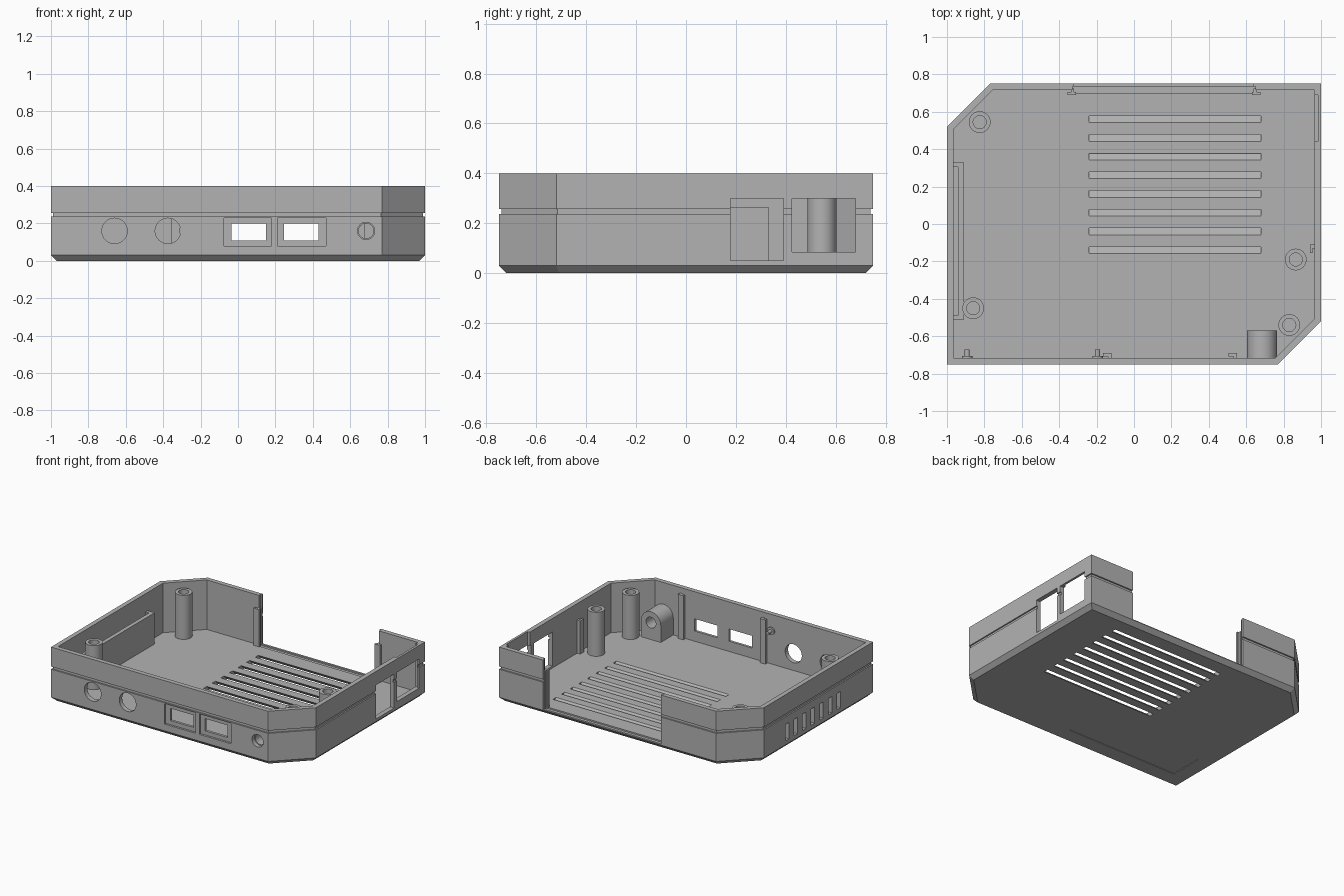
import bpy, bmesh, math
from mathutils import Vector, Matrix

if "Cube" in bpy.data.objects:
    bpy.data.objects.remove(bpy.data.objects["Cube"])

grey = bpy.data.materials.new("plain_grey")
grey.diffuse_color = (0.45, 0.45, 0.45, 1)
grey.use_nodes = True
grey.node_tree.nodes["Principled BSDF"].inputs["Base Color"].default_value = grey.diffuse_color

OUTLINE = [(-1, -.75), (.77, -.75), (1, -.52), (1, .75), (-.77, .75), (-1, .52)]


def inset(pts, d):
    """Move every edge of a counter-clockwise outline inward by d."""
    out = []
    for i, p in enumerate(pts):
        p = Vector(p)
        a = (p - Vector(pts[i - 1])).normalized()
        b = (Vector(pts[(i + 1) % len(pts)]) - p).normalized()
        na, nb = Vector((-a.y, a.x)), Vector((-b.y, b.x))
        out.append(p + (na + nb) * d / (1 + na.dot(nb)))
    return out


def finish(name, bm):
    bmesh.ops.recalc_face_normals(bm, faces=bm.faces)
    me = bpy.data.meshes.new(name)
    bm.to_mesh(me)
    bm.free()
    me.materials.append(grey)
    ob = bpy.data.objects.new(name, me)
    bpy.context.collection.objects.link(ob)
    return ob


def add_box(bm, x0, x1, y0, y1, z0, z1):
    m = Matrix.Translation(((x0 + x1) / 2, (y0 + y1) / 2, (z0 + z1) / 2))
    m = m @ Matrix.Diagonal((x1 - x0, y1 - y0, z1 - z0, 1))
    bmesh.ops.create_cube(bm, size=1, matrix=m)


def add_cyl(bm, r, x, z, y0, y1):
    m = Matrix.Translation((x, (y0 + y1) / 2, z)) @ Matrix.Rotation(math.pi / 2, 4, 'X')
    bmesh.ops.create_cone(bm, cap_ends=True, segments=40, radius1=r, radius2=r,
                          depth=y1 - y0, matrix=m)


def add_prism(bm, pts, shift):
    """Extrude a closed 3D polygon along a vector."""
    f = bm.faces.new([bm.verts.new(p) for p in pts])
    ext = bmesh.ops.extrude_face_region(bm, geom=[f], use_keep_orig=True)
    bmesh.ops.translate(bm, vec=shift,
                        verts=[v for v in ext["geom"] if isinstance(v, bmesh.types.BMVert)])


def boxes(name, *dims):
    bm = bmesh.new()
    for d in dims:
        add_box(bm, *d)
    return finish(name, bm)


def cut(ob, *cutters):
    for c in cutters:
        m = ob.modifiers.new("cut", 'BOOLEAN')
        m.operation, m.solver, m.object = 'DIFFERENCE', 'EXACT', c
    bpy.context.view_layer.update()
    ev = ob.evaluated_get(bpy.context.evaluated_depsgraph_get())
    me = bpy.data.meshes.new_from_object(ev)
    ob.modifiers.clear()
    ob.data = me
    for c in cutters:
        bpy.data.objects.remove(c)


def smooth(ob):
    bpy.ops.object.select_all(action='DESELECT')
    ob.select_set(True)
    bpy.context.view_layer.objects.active = ob
    bpy.ops.object.shade_smooth_by_angle(angle=math.radians(30))


# Tray shell: bevelled base, groove round the sides, open top
T, FLOOR = .034, .035
bm = bmesh.new()
rings = []
for d, z in [(.03, 0), (0, .03), (0, .237), (.01, .237), (.01, .257), (0, .257),
             (0, .4), (T, .4), (T, FLOOR)]:
    rings.append([bm.verts.new((p.x, p.y, z)) for p in inset(OUTLINE, d)])
for a, b in zip(rings, rings[1:]):
    for i in range(6):
        j = (i + 1) % 6
        bm.faces.new((a[i], a[j], b[j], b[i]))
bm.faces.new(rings[0])
bm.faces.new(rings[-1])
shell = finish("tray_shell", bm)

# Shallow recesses: socket surrounds, base label, panel groove, inner side pocket
recess = boxes("recess_cutter",
               (-.075, .18, -.8, -.735, .08, .23), (.21, .47, -.8, -.735, .08, .23),
               (-.86, .05, -.61, -.35, -.05, .004),
               (-.33, .65, .70, .735, .025, .5),
               (.95, .983, .44, .69, .085, .5))

# Through openings: sockets, side windows, rear gap, left vents
through = boxes("opening_cutter",
                (-.035, .15, -.8, -.68, .11, .2), (.245, .43, -.8, -.68, .11, .2),
                (.9, 1.1, .178, .39, .05, .3), (.9, 1.1, .425, .68, .085, .3),
                (-.32, .64, .69, .8, FLOOR, .5),
                *[(-1.1, -.955, y - .02, y + .02, .06, .18)
                  for y in [.25 - .1 * i for i in range(7)]])

# Round front holes
bm = bmesh.new()
for x, r in [(-.66, .068), (-.375, .068), (.685, .046)]:
    add_cyl(bm, r, x, .16, -.8, -.68)
holes = finish("round_cutter", bm)

# Slanted floor louvres
bm = bmesh.new()
for i in range(8):
    y = .56 - .1 * i
    k = 1.05
    zt, zb = .06, -.03
    yt, yb = y - k * (zt - FLOOR), y + k * (FLOOR - zb)
    add_prism(bm, [(-.24, yt - .018, zt), (-.24, yt + .018, zt),
                   (-.24, yb + .018, zb), (-.24, yb - .018, zb)], (.92, 0, 0))
louvres = finish("louvre_cutter", bm)
cut(shell, recess, through, holes, louvres)
smooth(shell)

# Hollow screw posts
for i, (x, y) in enumerate([(-.825, .545), (.865, -.19), (.83, -.54), (-.86, -.45)]):
    bm = bmesh.new()
    prof = [(.058, .03), (.058, .36), (.035, .36), (.035, .06)]
    n = 32
    loops = [[bm.verts.new((x + r * math.cos(2 * math.pi * k / n),
                            y + r * math.sin(2 * math.pi * k / n), z)) for k in range(n)]
             for r, z in prof]
    for a, b in zip(loops, loops[1:]):
        for k in range(n):
            bm.faces.new((a[k], a[(k + 1) % n], b[(k + 1) % n], b[k]))
    bm.faces.new(loops[0])
    bm.faces.new(loops[-1])
    smooth(finish(f"screw_post_{i + 1}", bm))

# Arched jack holder with bore
bm = bmesh.new()
arch = [(.605, -.72, .03), (.765, -.72, .03)]
arch += [(.685 + .08 * math.cos(math.pi * k / 24), -.72, .16 + .08 * math.sin(math.pi * k / 24))
         for k in range(25)]
add_prism(bm, arch, (0, .15, 0))
holder = finish("jack_holder", bm)
bm = bmesh.new()
add_cyl(bm, .04, .685, .16, -.8, -.5)
cut(holder, finish("bore_cutter", bm))
smooth(holder)

# Baffle behind the left vents
boxes("vent_baffle", (-.94, -.91, -.51, .33, .03, .265),
      (-.97, -.94, .305, .33, .03, .265), (-.97, -.94, -.51, -.49, .03, .265))

# Guide rails beside the rear gap, on the front wall and on the right wall
for name, s, x in [("left", 1, -.31), ("right", -1, .63)]:
    e = sorted((x, x - .045 * s))
    f = sorted((x - .01 * s, x - .025 * s))
    boxes(f"rear_rail_{name}", (e[0], e[1], .69, .707, .03, .31),
          (f[0], f[1], .70, .725, .03, .31))
for i, x in enumerate((-.12, .55)):
    boxes(f"front_rail_{i + 1}", (x - .045, x, -.708, -.69, .03, .36),
          (x - .018, x, -.72, -.70, .03, .36))
boxes("side_rail", (.94, .955, -.155, -.11, .03, .28), (.95, .97, -.13, -.11, .03, .28))

# Locating pegs on the front wall
for i, x in enumerate((-.892, -.195)):
    bm = bmesh.new()
    add_cyl(bm, .028, x, .28, -.72, -.705)
    add_cyl(bm, .013, x, .28, -.71, -.67)
    smooth(finish(f"front_peg_{i + 1}", bm))
